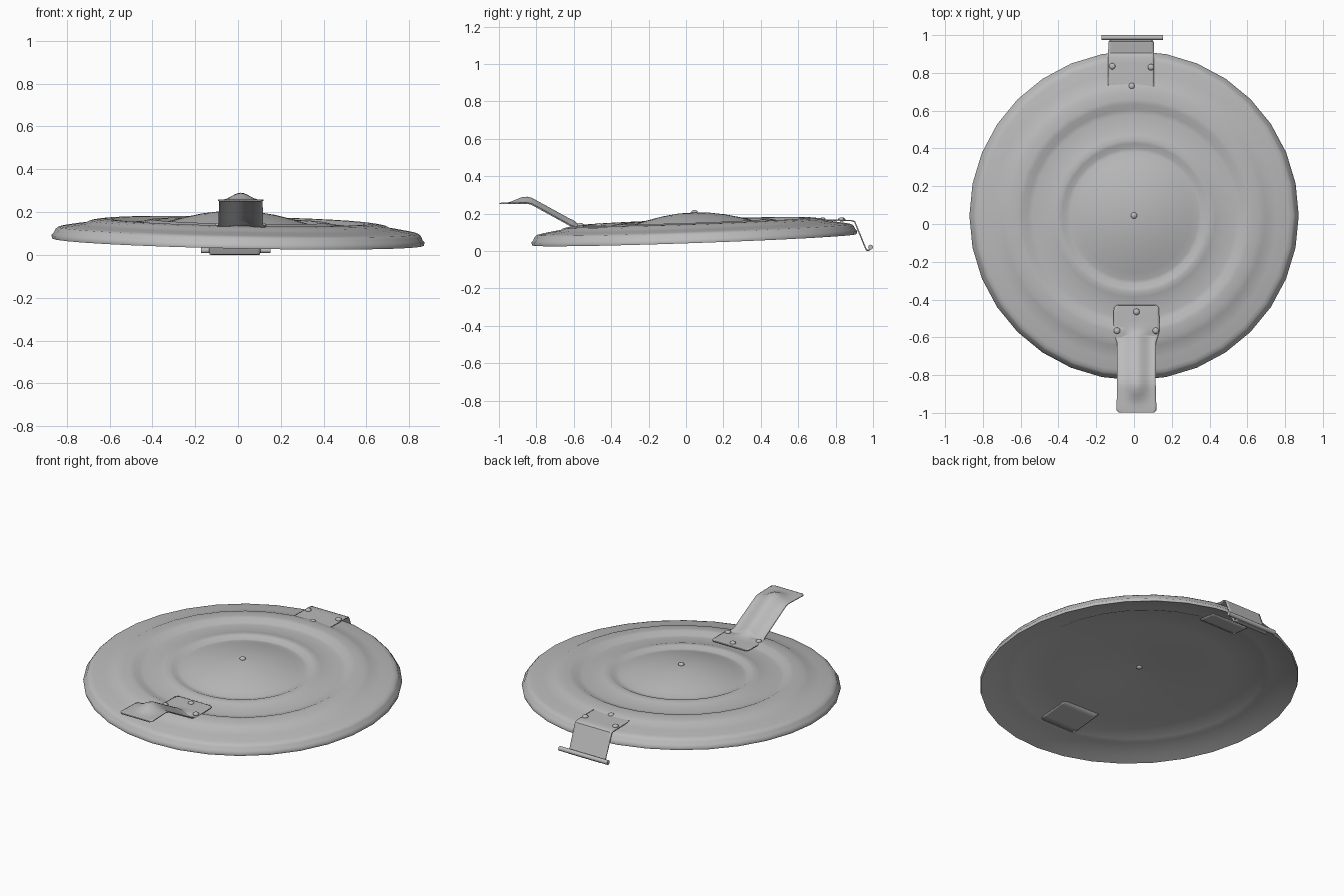
import bpy, bmesh, math

if "Cube" in bpy.data.objects:
    bpy.data.objects.remove(bpy.data.objects["Cube"])

steel = bpy.data.materials.new("grey_steel")
steel.use_nodes = True
GREY = (0.5, 0.5, 0.5, 1)
steel.diffuse_color = GREY
steel.node_tree.nodes["Principled BSDF"].inputs["Base Color"].default_value = GREY

TILT_X, TILT_Y = 0.035, 0.02
CENTRE_Y, BASE_Z = 0.045, 0.06


def finish(name, bm, thickness=0, angle=35):
    mesh = bpy.data.meshes.new(name)
    bm.to_mesh(mesh)
    bm.free()
    obj = bpy.data.objects.new(name, mesh)
    bpy.context.collection.objects.link(obj)
    mesh.materials.append(steel)
    if thickness:
        mod = obj.modifiers.new("sheet", "SOLIDIFY")
        mod.thickness = thickness
        mod.offset = 0
    bpy.ops.object.select_all(action="DESELECT")
    obj.select_set(True)
    bpy.context.view_layer.objects.active = obj
    bpy.ops.object.shade_smooth_by_angle(angle=math.radians(angle))
    return obj


def smooth(a, b, t):
    t = max(0, min(1, (t - a) / (b - a)))
    return t * t * (3 - 2 * t)


# Pressed lid profiles, from the outer lip in to the centre
TOP = [(0.868, 0), (0.872, 0.016), (0.862, 0.026), (0.854, 0.044), (0.842, 0.055),
       (0.82, 0.060), (0.76, 0.070), (0.715, 0.077), (0.695, 0.087), (0.66, 0.094),
       (0.62, 0.098), (0.595, 0.097), (0.565, 0.082), (0.54, 0.081), (0.46, 0.085),
       (0.43, 0.094), (0.405, 0.099), (0.385, 0.097), (0.36, 0.085), (0.34, 0.087),
       (0.30, 0.098), (0.25, 0.112), (0.17, 0.130), (0.08, 0.143), (0, 0.146)]
UNDERSIDE = [(0.868, 0), (0.855, 0.005), (0.82, 0.018), (0.77, 0.034), (0.72, 0.045),
             (0.685, 0.050), (0.675, 0.055), (0.5, 0.063), (0.35, 0.070), (0.2, 0.084),
             (0.08, 0.093), (0, 0.095)]


def add_disc(bm, profile, flip=False, sides=32):
    rings = [[bm.verts.new((r * math.cos(math.tau * i / sides),
                            r * math.sin(math.tau * i / sides), z))
              for i in range(sides)] for r, z in profile[:-1]]
    tip = bm.verts.new((0, 0, profile[-1][1]))
    for i in range(sides):
        j = (i + 1) % sides
        quads = [(a[i], a[j], b[j], b[i]) for a, b in zip(rings, rings[1:])]
        for loop in quads + [(rings[-1][i], rings[-1][j], tip)]:
            bm.faces.new(loop[::-1] if flip else loop)


def make_lid():
    bm = bmesh.new()
    add_disc(bm, TOP)
    add_disc(bm, UNDERSIDE, flip=True)
    bmesh.ops.remove_doubles(bm, verts=bm.verts, dist=0.0001)
    lid = finish("lid", bm, angle=60)
    lid.location = (0, CENTRE_Y, BASE_Z)
    lid.rotation_euler = (TILT_X, TILT_Y, 0)


# Bent sheet strip: rows of (y, z, half width), with an optional embossed rib
def make_strip(name, rows, centre_x, rib=None, cols=16, steps=5):
    path = []
    for a, b in zip(rows, rows[1:]):
        path += [[p + (q - p) * k / steps for p, q in zip(a, b)] for k in range(steps)]
    path.append(rows[-1])
    bm = bmesh.new()
    grid = []
    for y, z, half in path:
        line = []
        for c in range(cols + 1):
            u = half * (2 * c / cols - 1)
            lift = rib(u, y) if rib else 0
            line.append(bm.verts.new((centre_x + u, y, z + lift)))
        grid.append(line)
    for a, b in zip(grid, grid[1:]):
        for c in range(cols):
            bm.faces.new((a[c], a[c + 1], b[c + 1], b[c]))
    bmesh.ops.recalc_face_normals(bm, faces=bm.faces)
    return finish(name, bm, 0.007)


def handle_rib(u, y):
    across = 1 - smooth(0, 0.082, abs(u))
    along = smooth(0.55, 0.61, -y) * (1 - smooth(0.86, 0.96, -y))
    return 0.031 * across * along


def make_rivet(name, x, y, z, radius=0.017):
    bm = bmesh.new()
    bmesh.ops.create_uvsphere(bm, u_segments=12, v_segments=8, radius=radius)
    for v in bm.verts:
        v.co.z *= 0.65
    finish(name, bm).location = (x, y, z)


make_lid()
make_rivet("centre_rivet", 0, CENTRE_Y, BASE_Z + 0.148)
make_rivet("underside_rivet", 0, CENTRE_Y, BASE_Z + 0.095)

# Front lever handle
make_strip("front_handle",
           [(-0.43, 0.135, 0.105), (-0.443, 0.135, 0.12), (-0.565, 0.133, 0.122),
            (-0.59, 0.127, 0.116), (-0.625, 0.140, 0.104), (-0.825, 0.250, 0.102),
            (-0.85, 0.256, 0.102), (-0.985, 0.255, 0.106), (-0.997, 0.254, 0.094)],
           0.013, handle_rib)
for i, (x, y) in enumerate([(0.013, -0.465), (-0.09, -0.565), (0.115, -0.565)]):
    make_rivet(f"handle_rivet_{i + 1}", x, y, 0.139)

# Rear hinge plate, folded over the rim and curled at the pin
make_strip("rear_hinge",
           [(0.70, 0.165, 0.108), (0.712, 0.165, 0.122), (0.885, 0.163, 0.122),
            (0.902, 0.157, 0.122), (0.958, 0.02, 0.120), (0.965, 0.005, 0.118),
            (0.975, 0.004, 0.112), (0.985, 0.008, 0.108)], -0.015)
for i, (x, y) in enumerate([(-0.115, 0.835), (0.09, 0.83), (-0.012, 0.73)]):
    make_rivet(f"hinge_rivet_{i + 1}", x, y, 0.169)

# Backing plates under the lid
make_strip("handle_backing", [(-0.43, 0.108, 0.12), (-0.64, 0.086, 0.12)], 0.013)
make_strip("hinge_backing", [(0.69, 0.132, 0.12), (0.80, 0.121, 0.12)], -0.015)

# Hinge pin
bm = bmesh.new()
bmesh.ops.create_cone(bm, cap_ends=True, segments=12, radius1=0.013, radius2=0.013, depth=0.325)
pin = finish("hinge_pin", bm)
pin.rotation_euler = (0, math.pi / 2, 0)
pin.location = (-0.01, 0.987, 0.021)
